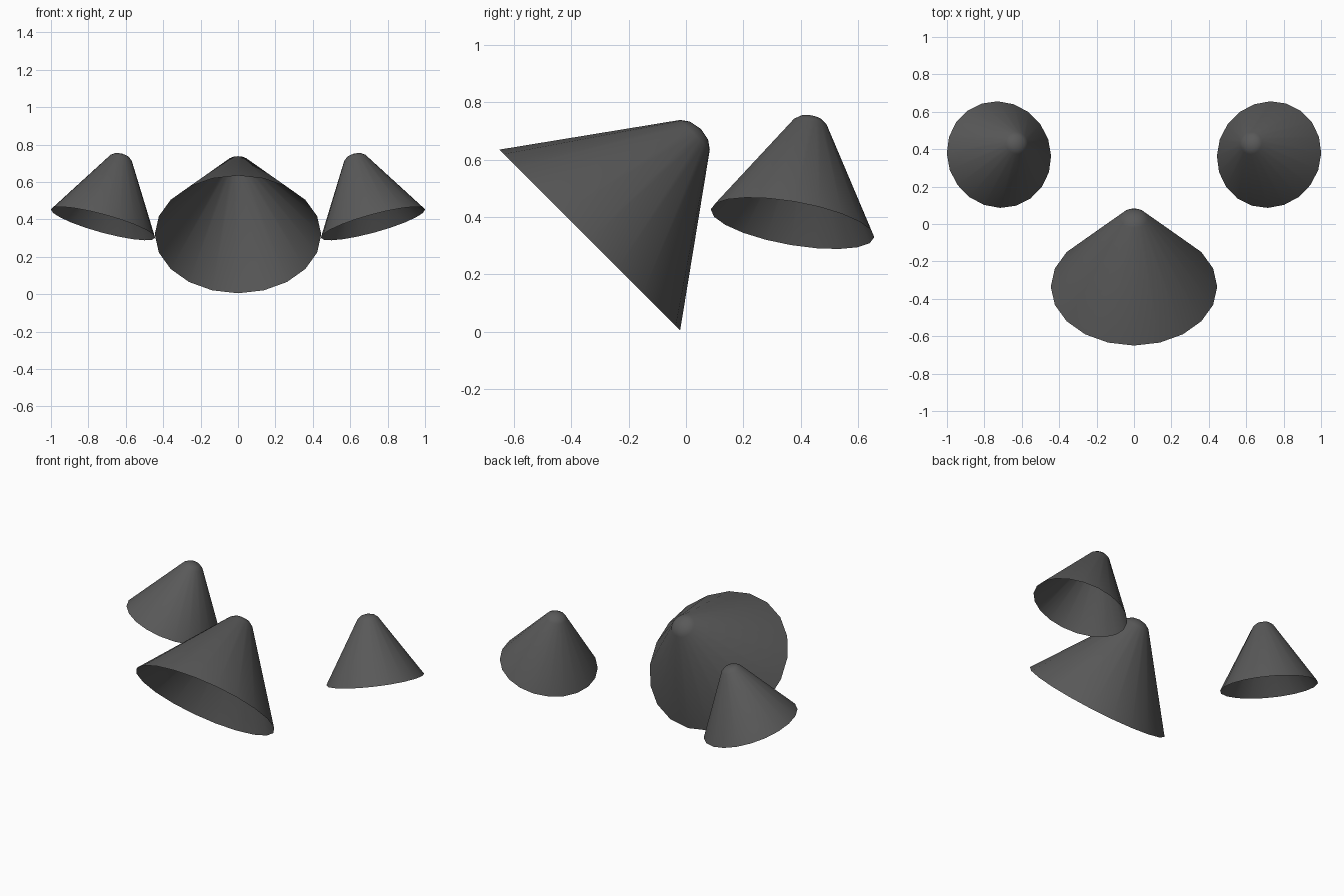
import bpy, math
from mathutils import Vector

if "Cube" in bpy.data.objects:
    bpy.data.objects.remove(bpy.data.objects["Cube"])

SIDES = 20

dark = bpy.data.materials.new("dark_grey")
dark.diffuse_color = (0.1, 0.1, 0.1, 1)
dark.use_nodes = True
dark.node_tree.nodes["Principled BSDF"].inputs["Base Color"].default_value = dark.diffuse_color


def open_cone(name, centre, axis, profile):
    """Revolve (radius, height) points around an axis; the rim stays open, the tip closes."""
    turn = Vector((0, 0, 1)).rotation_difference(Vector(axis).normalized())
    verts, faces = [], []
    for r, h in profile[:-1]:
        for i in range(SIDES):
            a = 2 * math.pi * i / SIDES
            verts.append(Vector((r * math.cos(a), r * math.sin(a), h)))
    verts.append(Vector((0, 0, profile[-1][1])))
    rings = len(profile) - 1
    for k in range(rings):
        for i in range(SIDES):
            a, b = k * SIDES + i, k * SIDES + (i + 1) % SIDES
            if k < rings - 1:
                faces.append((a, b, b + SIDES, a + SIDES))
            else:
                faces.append((a, b, len(verts) - 1))
    mesh = bpy.data.meshes.new(name)
    mesh.from_pydata([turn @ v + Vector(centre) for v in verts], [], faces)
    mesh.materials.append(dark)
    obj = bpy.data.objects.new(name, mesh)
    bpy.context.collection.objects.link(obj)
    for p in mesh.polygons:
        p.use_smooth = True
    return obj


# large front cone, opening forward and down
open_cone("front_cone", (0, -0.335, 0.32), (0, 1, 1),
          [(0.445, 0), (0.073, 0.518), (0.045, 0.538), (0, 0.547)])

# small rear cones, mirrored left and right
rear = open_cone("rear_cones", (0.722, 0.371, 0.378), (-0.262, 0.167, 0.951),
                 [(0.289, 0), (0.06, 0.368), (0.038, 0.385), (0, 0.393)])
mirror = rear.modifiers.new("mirror", 'MIRROR')
mirror.use_clip = False
